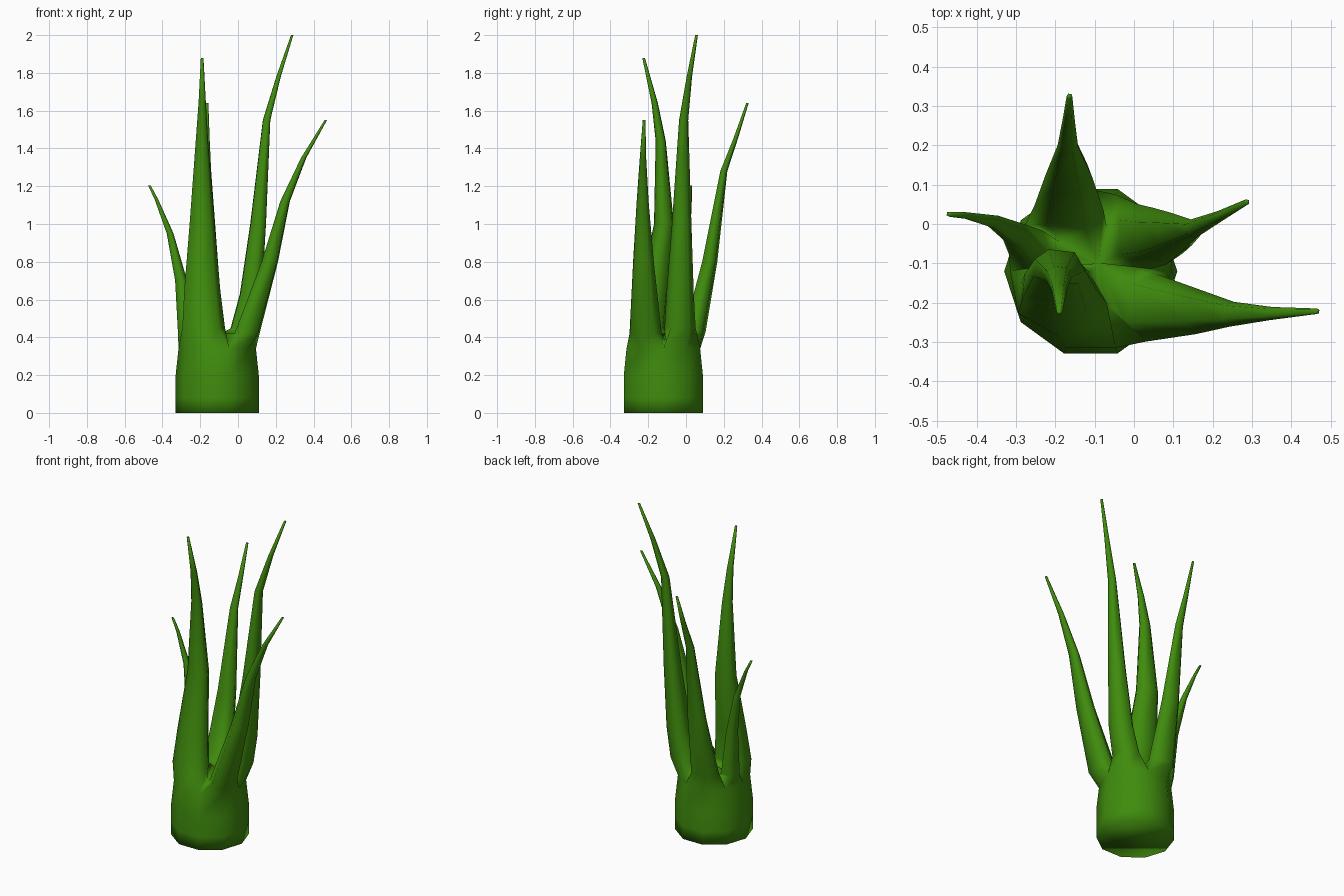
import bpy, bmesh, math
from mathutils import Vector

if "Cube" in bpy.data.objects:
    bpy.data.objects.remove(bpy.data.objects["Cube"])

CX, CY = -0.11, -0.12            # middle of the tuft base
SIDES = 10

green = bpy.data.materials.new("leaf_green")
green.diffuse_color = (0.05, 0.26, 0.004, 1)
green.use_nodes = True
green.node_tree.nodes["Principled BSDF"].inputs["Base Color"].default_value = green.diffuse_color

bm = bmesh.new()


def skin(lower, upper):
    n = len(lower)
    for i in range(n):
        j = (i + 1) % n
        bm.faces.new((lower[i], lower[j], upper[j], upper[i]))


def base_ring(z, r):
    step = math.tau / SIDES
    return [bm.verts.new((CX + r * math.cos(i * step), CY + r * math.sin(i * step), z))
            for i in range(SIDES)]


# Stubby ten-sided base, left open at the top for the blades
rings = [base_ring(0, .22), base_ring(.08, .22), base_ring(.2, .22), base_ring(.34, .205)]
bm.faces.new(rings[0][::-1])
for low, high in zip(rings, rings[1:]):
    skin(low, high)
rim = rings[-1]

# Valley between the blades: a centre point and one spoke per blade boundary
centre = bm.verts.new((CX + .02, CY + .02, .42))
spokes = {i: bm.verts.new((rim[i].co + centre.co) / 2) for i in (0, 2, 4, 5, 8)}


def blade(first, last, half_x, half_y, path):
    """Loft from a share of the rim along the path, thinning to a narrow tip."""
    loop = [rim[i % SIDES] for i in range(first, last + 1)]
    loop += [spokes[last % SIDES], centre, spokes[first]]
    mid = sum((v.co for v in loop), Vector()) / len(loop)
    dirs = [(v.co - mid).to_2d().normalized() for v in loop]
    z0, z1 = path[0][2], path[-1][2]
    for x, y, z in path:
        taper = (1 - (z - z0) / (z1 - z0)) ** 1.2
        rx, ry = (half_x - .007) * taper + .007, (half_y - .007) * taper + .007
        ring = [bm.verts.new((x + 1.04 * rx * d.x, y + 1.04 * ry * d.y, z)) for d in dirs]
        skin(loop, ring)
        loop = ring
    bm.faces.new(loop)


# Front blade
blade(5, 8, .112, .088, [(-.185, -.195, .45), (-.192, -.165, .65), (-.192, -.115, 1.0),
                         (-.192, -.133, 1.44), (-.19, -.165, 1.64), (-.19, -.224, 1.88)])
# Front right blade
blade(8, 10, .072, .084, [(.05, -.215, .42), (.17, -.226, .8), (.25, -.23, 1.12),
                          (.348, -.228, 1.35), (.465, -.222, 1.55)])
# Back right blade
blade(0, 2, .075, .082, [(.03, -.03, .45), (.07, -.03, .63), (.108, -.022, 1.0),
                         (.152, -.012, 1.55), (.215, .018, 1.78), (.287, .056, 2.0)])
# Back blade
blade(2, 4, .085, .062, [(-.165, .045, .43), (-.165, .125, .8), (-.168, .2, 1.28),
                         (-.166, .262, 1.45), (-.164, .325, 1.64)])
# Left blade
blade(4, 5, .05, .055, [(-.27, -.055, .42), (-.302, -.025, .7), (-.36, .008, .95),
                        (-.432, .023, 1.13), (-.47, .025, 1.205)])

bmesh.ops.recalc_face_normals(bm, faces=bm.faces[:])
for f in bm.faces:
    f.smooth = True

mesh = bpy.data.meshes.new("grass_tuft")
bm.to_mesh(mesh)
bm.free()
mesh.materials.append(green)
tuft = bpy.data.objects.new("grass_tuft", mesh)
bpy.context.collection.objects.link(tuft)
